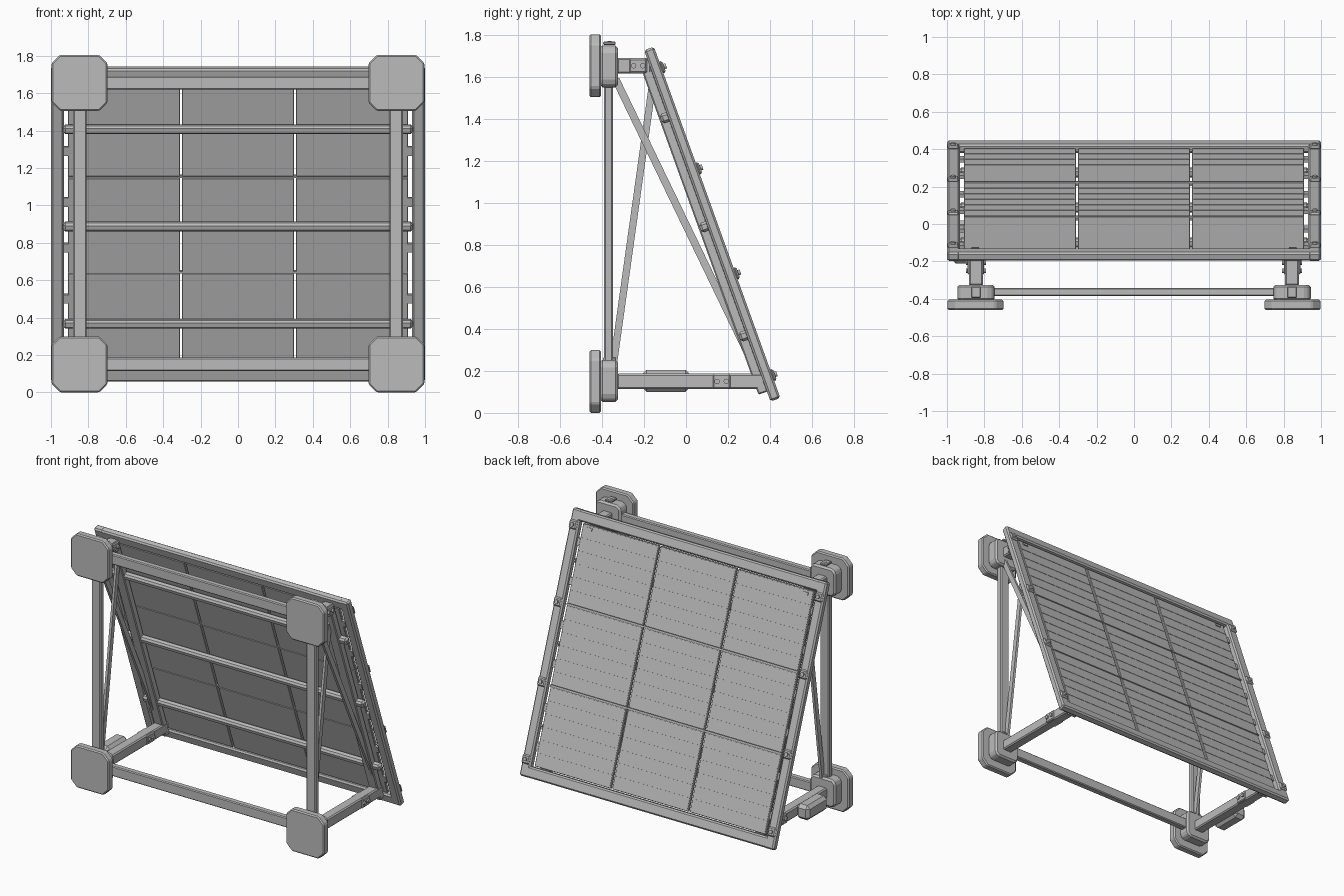
import bpy, bmesh, math
from mathutils import Matrix, Vector

cube = bpy.data.objects.get("Cube")
if cube:
    bpy.data.objects.remove(cube)

grey = bpy.data.materials.new("plain grey")
grey.use_nodes = True
GREY = (0.5, 0.5, 0.5, 1)
grey.diffuse_color = GREY
grey.node_tree.nodes["Principled BSDF"].inputs["Base Color"].default_value = GREY

# Panel frame of reference: local x across, y out of the face, z up the slope
TILT = Matrix.Translation((0, 0.125, 0.9)) @ Matrix.Rotation(math.radians(19.8), 4, 'X')
WORLD = Matrix.Identity(4)


def finish(name, bm, matrix, bevel=0, segments=1):
    mesh = bpy.data.meshes.new(name)
    bm.to_mesh(mesh)
    bm.free()
    ob = bpy.data.objects.new(name, mesh)
    bpy.context.collection.objects.link(ob)
    ob.matrix_world = matrix
    mesh.materials.append(grey)
    if bevel:
        mod = ob.modifiers.new("edge bevel", 'BEVEL')
        mod.width, mod.segments = bevel, segments
        mod.limit_method = 'ANGLE'
    return ob


def box(name, xs, ys, zs, space=WORLD, bevel=0, segments=1):
    """Box from its low and high limits on each axis."""
    size = [b - a for a, b in (xs, ys, zs)]
    mid = [(a + b) / 2 for a, b in (xs, ys, zs)]
    bm = bmesh.new()
    bmesh.ops.create_cube(bm, size=1)
    bmesh.ops.scale(bm, vec=size, verts=bm.verts)
    return finish(name, bm, space @ Matrix.Translation(mid), bevel, segments)


def octagon(name, x, z, half, cut, ys, bevel):
    """Square plate facing the front with clipped corners."""
    k = half - cut
    ring = [(half, -k), (half, k), (k, half), (-k, half),
            (-half, k), (-half, -k), (-k, -half), (k, -half)]
    bm = bmesh.new()
    face = bm.faces.new([bm.verts.new((x + a, ys[0], z + b)) for a, b in ring])
    out = bmesh.ops.extrude_face_region(bm, geom=[face])
    moved = [v for v in out["geom"] if isinstance(v, bmesh.types.BMVert)]
    bmesh.ops.translate(bm, vec=(0, ys[1] - ys[0], 0), verts=moved)
    bmesh.ops.recalc_face_normals(bm, faces=bm.faces)
    return finish(name, bm, WORLD, bevel)


def bolt(name, place, axis, space=WORLD, radius=0.013, depth=0.014):
    bm = bmesh.new()
    bmesh.ops.create_cone(bm, cap_ends=True, segments=12, radius1=radius,
                          radius2=radius, depth=depth)
    turn = Vector(axis).to_track_quat('Z', 'Y').to_matrix().to_4x4()
    return finish(name, bm, space @ Matrix.Translation(place) @ turn)


def strut(name, x, start, end, width, thick):
    """Flat bar between two points of a side plane."""
    a, b = Vector((x, *start)), Vector((x, *end))
    d = b - a
    turn = Matrix.Rotation(math.atan2(-d.y, d.z), 4, 'X')
    space = Matrix.Translation((a + b) / 2) @ turn
    h = d.length / 2
    return box(name, (-thick / 2, thick / 2), (-width / 2, width / 2), (-h, h), space)


def around(c, h):
    return (c - h, c + h)


# Panel frame
V = 0.89
for s, side in ((-1, "right"), (1, "left")):
    box(f"panel_side_{side}", around(s * 0.965, 0.035), (-0.025, 0.025), (-V, V), TILT, 0.01)
for s, end in ((-1, "bottom"), (1, "top")):
    box(f"panel_{end}_bar", (-0.998, 0.998), (-0.025, 0.025), around(s * 0.852, 0.037), TILT, 0.01)

# Tiles with fine raised slats
PITCH_X, PITCH_V = 0.61, 0.542
for i in (-1, 0, 1):
    for j in (-1, 0, 1):
        cx, cv = i * PITCH_X, j * PITCH_V
        box(f"tile_{i + 1}_{j + 1}", around(cx, 0.299), (-0.015, 0.006),
            around(cv, 0.266), TILT, 0.003)
        for k in range(6):
            box("tile_slat", around(cx, 0.293), (0.004, 0.008),
                around(cv + (k - 2.5) * 0.087, 0.0415), TILT)
for s in (-1, 1):
    box("row_divider", (-0.91, 0.91), (-0.012, 0.012), around(s * PITCH_V / 2, 0.006), TILT)

# Cross rails behind the tiles
for z in (1.41, 0.89, 0.37):
    v = (z - 0.89) / 0.941
    box("cross_rail", (-0.935, 0.935), (-0.062, -0.014), around(v, 0.024), TILT, 0.012)

# Edge clamps and the lugs that hold the tiles off the frame
for s in (-1, 1):
    for v in (-0.775, -0.26, 0.272, 0.785):
        box("edge_clamp", around(s * 0.967, 0.03), (0.02, 0.038), around(v, 0.03), TILT, 0.008)
        bolt("clamp_bolt", (s * 0.967, 0.042, v), (0, 1, 0), TILT)
    for v in (-0.68, -0.42, -0.13, 0.13, 0.42, 0.68):
        box("tile_lug", around(s * 0.918, 0.014), (-0.02, 0), around(v, 0.025), TILT)
    box("corner_tab", around(s * 0.85, 0.02), (0.006, 0.014), around(0.78, 0.01), TILT)

LOW, HIGH = 0.15, 1.655
for s in (-1, 1):
    x = s * 0.845
    # Mounting pads and hub blocks
    for z, up in ((LOW, 1), (HIGH, -1)):
        octagon("mounting_pad", s * 0.847, z, 0.15, 0.045, (-0.46, -0.405), 0.008)
        octagon("hub_block", x, z + up * 0.003, 0.1, 0.025, (-0.41, -0.325), 0.012)
        box("hub_cap", around(x, 0.025), (-0.395, -0.335), around(z + 0.107, 0.008), WORLD, 0.004)
        bolt("hub_bolt", (x, -0.365, z + 0.113), (0, 0, 1), WORLD, 0.01, 0.008)
    # Uprights and sloping bars
    box("upright", around(x, 0.036), (-0.39, -0.348), (0.24, 1.57), WORLD, 0.006)
    box("sloping_bar", around(x, 0.036), (-0.068, -0.02), (-0.84, 0.84), TILT, 0.006)
    # Arms from the hubs to the panel
    for z, ya, yb, joint in ((LOW, -0.33, 0.375, 0.17), (HIGH, -0.33, -0.165, -0.228)):
        box("arm", around(x, 0.037), (ya, yb), around(z, 0.037), WORLD, 0.008)
        box("arm_joint", around(x, 0.044), around(joint, 0.042), around(z, 0.034), WORLD, 0.006)
        for d in (-0.022, 0.022):
            for t in (-1, 1):
                bolt("joint_bolt", (x + t * 0.047, joint + d, z), (t, 0, 0))
    # Crossed diagonal braces
    strut("long_brace", s * 0.862, (-0.335, 1.59), (0.35, 0.17), 0.036, 0.018)
    strut("short_brace", s * 0.832, (-0.345, 0.24), (-0.155, 1.6), 0.034, 0.018)

# Horizontal beams joining the hubs
for z in (LOW, HIGH):
    box("cross_beam", (-0.76, 0.76), (-0.386, -0.341), around(z, 0.036), WORLD, 0.006)

# Control box on the outside of one lower arm
box("control_box", (-0.975, -0.875), (-0.21, 0.02), (0.1, 0.205), WORLD, 0.022)
